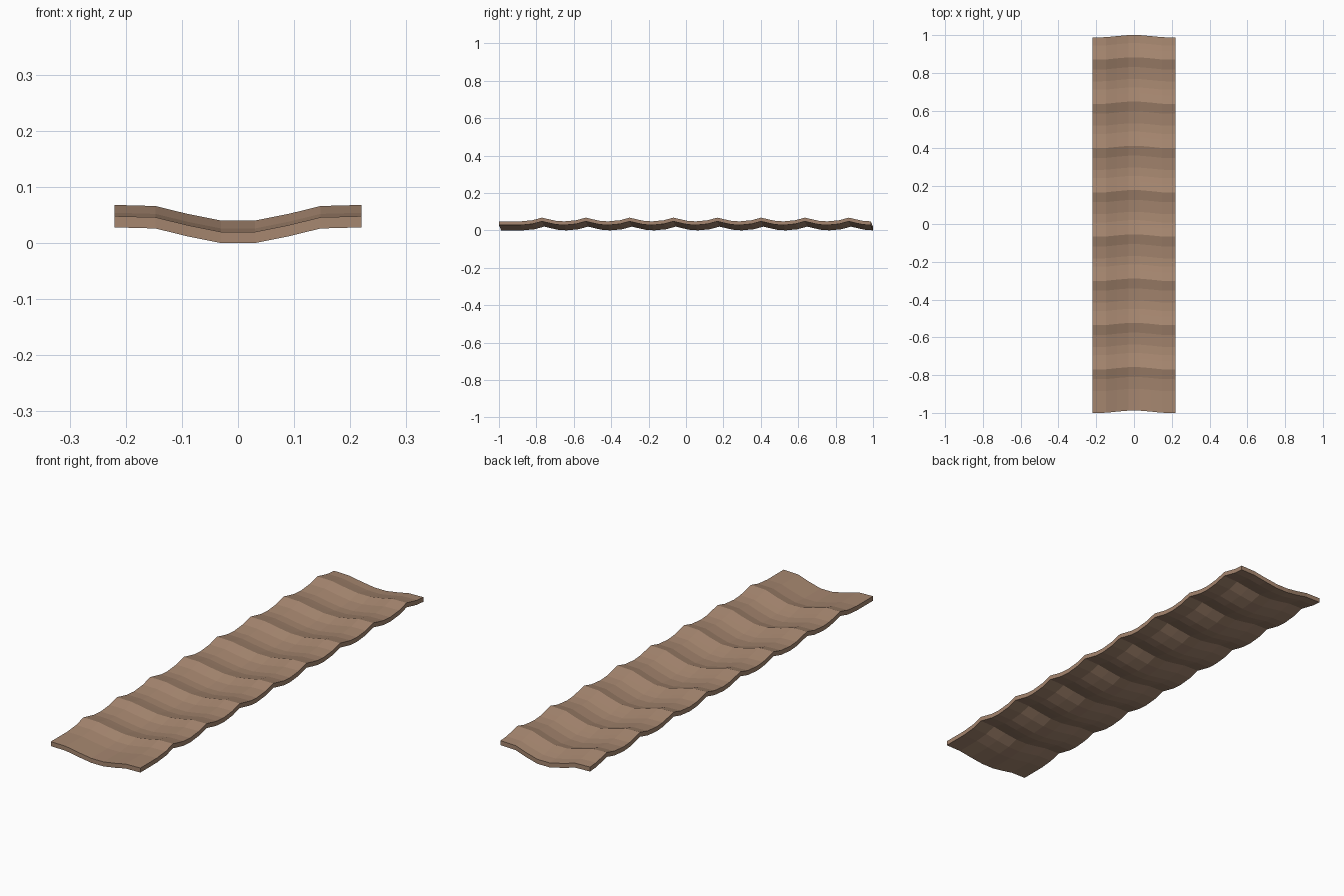
import bpy, bmesh

if "Cube" in bpy.data.objects:
    bpy.data.objects.remove(bpy.data.objects["Cube"])

THICK = 0.02
PITCH = 0.2343
FIRST_CREST = -0.77

# Dished cross-section (x, height): low in the middle, raised at the sides
half = [(0.03, 0.0), (0.09, 0.012), (0.147, 0.026), (0.22, 0.028)]
section = [(-x, h) for x, h in reversed(half)] + half

# Lengthwise profile (y, height): flat lead-in, then eight repeated ridges
ridge = [(-0.115, 0.0), (-0.052, 0.006), (0.0, 0.02), (0.045, 0.0095), (0.075, 0.003)]
profile = [(-1.0, 0.0)]
for i in range(8):
    crest = FIRST_CREST + i * PITCH
    profile += [(crest + y, h) for y, h in ridge]
profile.append((0.988, 0.0))

# Closed strip: top and bottom loops at each station, bridged along the length
bm = bmesh.new()
rings = []
for y, wave in profile:
    def point(x, h, lift):
        bow = 0.012 * (1 - h / 0.028)      # ridges bow backwards in the middle
        return bm.verts.new((x, y + bow, h + wave + lift))
    ring = [point(x, h, 0.0) for x, h in section]
    ring += [point(x, h, THICK) for x, h in reversed(section)]
    rings.append(ring)

n = len(rings[0])
for a, b in zip(rings, rings[1:]):
    for i in range(n):
        j = (i + 1) % n
        bm.faces.new((a[i], a[j], b[j], b[i]))

# End caps, as quads between bottom and top
m = len(section)
for ring in (rings[0], rings[-1]):
    for i in range(m - 1):
        bm.faces.new((ring[i], ring[i + 1], ring[n - 2 - i], ring[n - 1 - i]))
bmesh.ops.recalc_face_normals(bm, faces=bm.faces)

mesh = bpy.data.meshes.new("ridged_strip")
bm.to_mesh(mesh)
bm.free()
strip = bpy.data.objects.new("ridged_strip", mesh)
bpy.context.collection.objects.link(strip)

# Clay brown finish
clay = bpy.data.materials.new("clay_brown")
clay.diffuse_color = (0.38, 0.24, 0.16, 1)
clay.use_nodes = True
clay.node_tree.nodes["Principled BSDF"].inputs["Base Color"].default_value = clay.diffuse_color
mesh.materials.append(clay)
